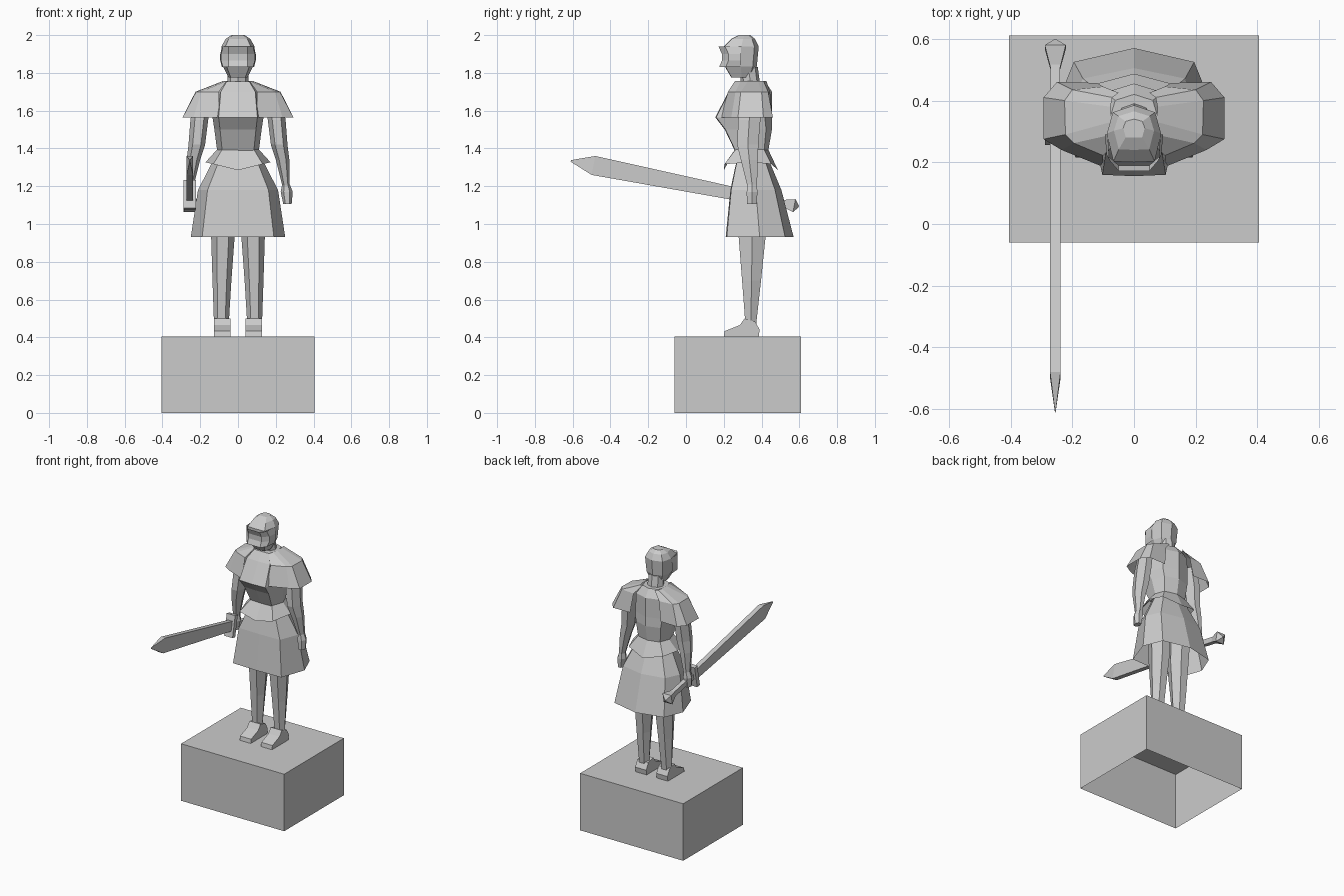
import bpy, bmesh
from math import cos, sin, pi

if "Cube" in bpy.data.objects:
    bpy.data.objects.remove(bpy.data.objects["Cube"])

STONE = (0.6, 0.6, 0.6, 1)
stone = bpy.data.materials.new("grey_stone")
stone.use_nodes = True
stone.diffuse_color = STONE
stone.node_tree.nodes["Principled BSDF"].inputs["Base Color"].default_value = STONE


def finish(name, bm):
    bmesh.ops.recalc_face_normals(bm, faces=bm.faces)
    mesh = bpy.data.meshes.new(name)
    bm.to_mesh(mesh)
    bm.free()
    mesh.materials.append(stone)
    obj = bpy.data.objects.new(name, mesh)
    bpy.context.collection.objects.link(obj)
    return obj


def loft(name, rings, closed=True, caps=True):
    """Skin a list of equal-length point rows."""
    bm = bmesh.new()
    rows = [[bm.verts.new(p) for p in ring] for ring in rings]
    n = len(rows[0])
    for a, b in zip(rows, rows[1:]):
        for i in range(n if closed else n - 1):
            j = (i + 1) % n
            bm.faces.new((a[i], a[j], b[j], b[i]))
    if closed and caps:
        bm.faces.new(rows[0])
        bm.faces.new(rows[-1])
    return finish(name, bm)


def flip(rings, side):
    return [[(side * x, y, z) for x, y, z in ring] for ring in rings]


# Body section: flat front, pointed sides, rounded back
SECTION = [(0, -1), (.76, -.97), (1, 0), (.78, .75),
           (0, 1), (-.78, .75), (-1, 0), (-.76, -.97)]


def body(z, hx, front, back, lift=0):
    cy, hy = (front + back) / 2, (back - front) / 2
    return [(u * hx, cy + v * hy, z + lift * abs(u)) for u, v in SECTION]


def limb(x, y, z, rx, ry, n=6):
    return [(x + rx * cos(2 * pi * i / n), y + ry * sin(2 * pi * i / n), z)
            for i in range(n)]


def slab(y, hx, hz):
    """Rectangular cross-section on the tilted sword axis."""
    z = 1.31 - .2 * (y + .49)
    return [(-.255 + sx * hx, y + sz * hz * .2, z + sz * hz)
            for sx, sz in ((-1, -1), (1, -1), (1, 1), (-1, 1))]


# Pedestal, open underneath
bm = bmesh.new()
bmesh.ops.create_cube(bm, size=1)
for v in bm.verts:
    v.co = (v.co.x * .81, v.co.y * .67 + .275, (v.co.z + .5) * .405)
bottom = min(bm.faces, key=lambda f: f.calc_center_median().z)
bmesh.ops.delete(bm, geom=[bottom], context='FACES_ONLY')
finish("pedestal", bm)

# Clothing and torso
loft("skirt", [body(.93, .25, .21, .57), body(1.18, .212, .235, .505),
               body(1.3, .15, .26, .455), body(1.38, .11, .28, .42)], caps=False)
loft("waist_flare", [body(1.285, .172, .2, .487, .042),
                     body(1.395, .11, .26, .435)], caps=False)
loft("torso", [body(1.385, .11, .26, .435), body(1.5, .125, .205, .455),
               body(1.565, .135, .155, .455), body(1.7, .12, .225, .455),
               body(1.755, .078, .265, .42)])

# Head
loft("neck", [limb(0, .345, 1.72, .06, .05, 8), limb(0, .33, 1.83, .05, .05, 8)])
loft("helmet", [body(1.775, .05, .24, .35), body(1.835, .08, .205, .375),
                body(1.94, .088, .2, .385), body(1.98, .065, .24, .365),
                body(2.0, .035, .28, .34)])


def band(z, reach, width):
    right = [(width, .29, z), (width - .005, reach + .035, z), (.05, reach, z)]
    return right + [(-x, y, h) for x, y, h in reversed(right)]


loft("visor", [band(1.83, .175, .085), band(1.865, .19, .094),
               band(1.9, .19, .094), band(1.94, .172, .085)], closed=False)

# Paired parts
SHOULDER = [
    (1.758, [(.06, .26), (.07, .29), (.076, .33), (.076, .38), (.07, .41), (.05, .425)]),
    (1.7, [(.1, .222), (.195, .262), (.222, .29), (.225, .4), (.2, .435), (.1, .445)]),
    (1.565, [(.1, .185), (.235, .24), (.293, .275), (.293, .41), (.25, .46), (.12, .457)]),
]
ARM = [(.185, .34, 1.68, .045, .055), (.205, .335, 1.55, .047, .068),
       (.218, .327, 1.42, .044, .065), (.236, .335, 1.34, .036, .052),
       (.254, .35, 1.205, .02, .03)]
HAND = [(.254, .35, 1.21, .02, .028), (.258, .35, 1.17, .032, .033),
        (.262, .348, 1.105, .022, .03)]
LEG = [(.085, .36, 1.22, .07, .09), (.08, .35, .93, .062, .082),
       (.085, .347, .7, .05, .058), (.088, .343, .47, .039, .033)]
FOOT = [(.2, .405), (.385, .405), (.39, .44), (.365, .485), (.31, .5),
        (.285, .465), (.205, .433)]

for label, side in (("left", 1), ("right", -1)):
    cape = [[(x, y, z) for x, y in row] for z, row in SHOULDER]
    loft(label + "_shoulder_guard", flip(cape, side), closed=False)
    for part, rows in (("arm", ARM), ("hand", HAND), ("leg", LEG)):
        loft(f"{label}_{part}", flip([limb(*r) for r in rows], side))
    foot = [[(x, y, z) for y, z in FOOT] for x in (.04, .127)]
    loft(label + "_foot", flip(foot, side))

# Sword held in the right hand
loft("sword_blade", [slab(-.61, .001, .004), slab(-.49, .017, .05),
                     slab(.28, .017, .033)])
loft("sword_guard", [slab(.27, .033, .074), slab(.3, .033, .074)])
loft("sword_grip", [slab(.29, .015, .018), slab(.52, .015, .018)])
loft("sword_pommel", [slab(.505, .016, .016), slab(.573, .034, .034),
                      slab(.597, .004, .004)])
